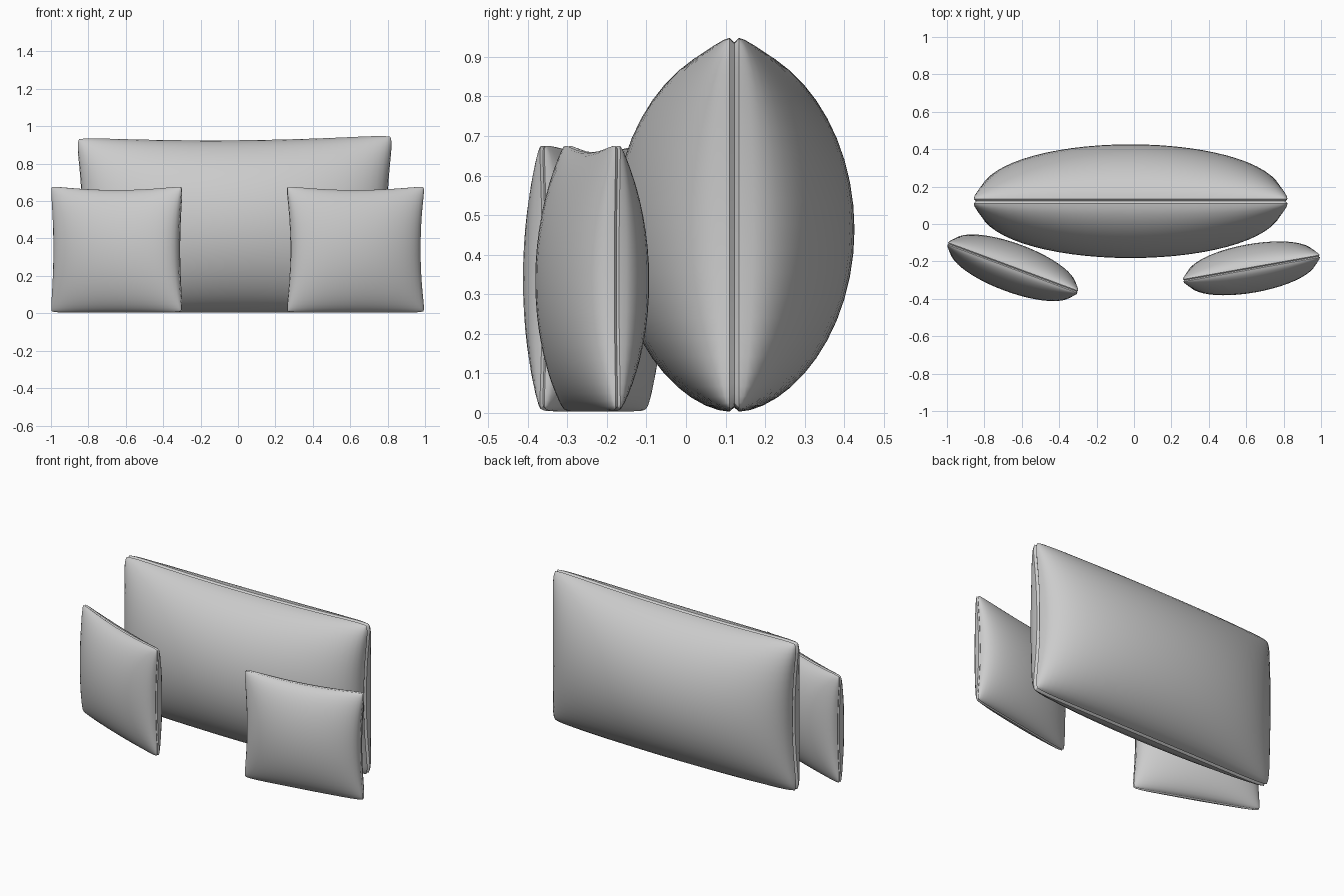
import bpy, bmesh
from math import sin, pi, atan2
from mathutils import Matrix

if "Cube" in bpy.data.objects:
    bpy.data.objects.remove(bpy.data.objects["Cube"])


def pillow(name, center, angle, w, h, t, lip, bow, top_bow, nu, nv, lean=0.0):
    """Stuffed pillow: two puffed shells joined at a recessed seam.
    w, h, t: half width, full height, half thickness."""
    bm = bmesh.new()

    def outline(u, v, inset=0.0):
        k = 1 - 0.022 * abs(u * v) ** 14                      # soft corners
        x = u * k * (w - bow * (1 - v * v) - inset)
        s = (1 + v * k) / 2                                   # bottom to top
        top = h - top_bow * (1 - u * u) + lean * u
        z = inset + s * (top - 2 * inset)
        return x, z

    us = [sin((i / nu - 0.5) * pi) for i in range(nu + 1)]
    vs = [sin((j / nv - 0.5) * pi) for j in range(nv + 1)]
    # Rim walked once round, used for both lips and the seam
    rim = ([(i, 0) for i in range(nu)] + [(nu, j) for j in range(nv)]
           + [(i, nv) for i in range(nu, 0, -1)] + [(0, j) for j in range(nv, 0, -1)])
    seam = []
    for i, j in rim:
        x, z = outline(us[i], vs[j], lip * 0.9)
        seam.append(bm.verts.new((x, 0, z)))
    for side in (-1, 1):
        g = {}
        for i, u in enumerate(us):
            for j, v in enumerate(vs):
                x, z = outline(u, v)
                puff = max(0, 1 - u * u) ** 0.45 * max(0, 1 - v * v) ** 0.58
                g[i, j] = bm.verts.new((x, side * (lip + (t - lip) * puff), z))
        for i in range(nu):
            for j in range(nv):
                bm.faces.new((g[i, j], g[i + 1, j], g[i + 1, j + 1], g[i, j + 1]))
        for k in range(len(rim)):
            n = (k + 1) % len(rim)
            bm.faces.new((g[rim[k]], g[rim[n]], seam[n], seam[k]))
    bmesh.ops.recalc_face_normals(bm, faces=bm.faces)
    me = bpy.data.meshes.new(name)
    bm.to_mesh(me)
    bm.free()
    ob = bpy.data.objects.new(name, me)
    bpy.context.collection.objects.link(ob)
    ob.matrix_world = Matrix.Translation(center) @ Matrix.Rotation(angle, 4, 'Z')
    bpy.ops.object.select_all(action='DESELECT')
    ob.select_set(True)
    bpy.context.view_layer.objects.active = ob
    bpy.ops.object.shade_smooth_by_angle(angle=pi / 4)
    return ob


# Long back cushion
pillow("long_cushion", (-0.018, 0.122, 0.003), 0, 0.85, 0.945, 0.304, 0.012,
       0.035, 0.023, 32, 24, lean=0.007)
# Two square throw pillows, turned inwards
pillow("left_pillow", (-0.648, -0.234, 0.004), atan2(-0.26, 0.70), 0.377, 0.677, 0.13,
       0.006, 0.022, 0.022, 24, 24)
pillow("right_pillow", (0.628, -0.237, 0.004), atan2(0.13, 0.73), 0.377, 0.677, 0.13,
       0.006, 0.025, 0.022, 24, 24)
